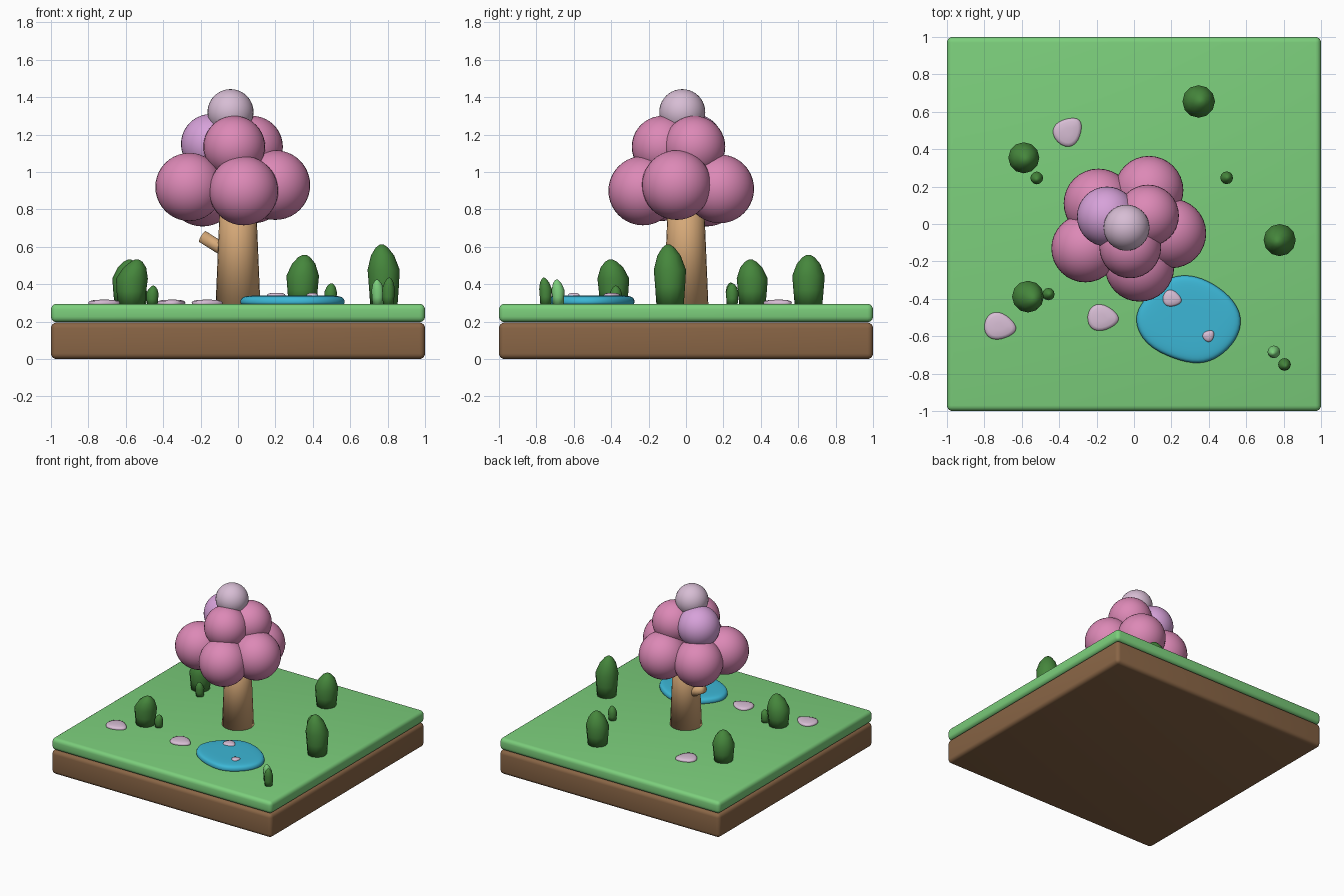
import bpy, bmesh
from math import sin, cos, tau, radians
from mathutils import Vector

cube = bpy.data.objects.get("Cube")
if cube:
    bpy.data.objects.remove(cube, do_unlink=True)


def material(name, r, g, b):
    m = bpy.data.materials.new(name)
    m.use_nodes = True
    m.diffuse_color = (r, g, b, 1)
    m.node_tree.nodes["Principled BSDF"].inputs["Base Color"].default_value = (r, g, b, 1)
    return m


grass = material("grass green", 0.20, 0.62, 0.20)
soil = material("soil brown", 0.25, 0.13, 0.06)
bark = material("bark tan", 0.68, 0.40, 0.19)
pink = material("blossom pink", 0.72, 0.25, 0.47)
lilac = material("blossom lilac", 0.68, 0.36, 0.70)
pale = material("pale mauve", 0.68, 0.51, 0.66)
leaf = material("dark leaf green", 0.06, 0.24, 0.045)
water = material("water blue", 0.045, 0.47, 0.67)

GROUND = 0.295


def add_object(name, bm, mat, smooth=True):
    """Turn a bmesh into a scene object with one material."""
    bmesh.ops.recalc_face_normals(bm, faces=bm.faces)
    mesh = bpy.data.meshes.new(name)
    bm.to_mesh(mesh)
    bm.free()
    mesh.materials.append(mat)
    for p in mesh.polygons:
        p.use_smooth = smooth
    ob = bpy.data.objects.new(name, mesh)
    bpy.context.collection.objects.link(ob)
    return ob


def slab(name, bottom, top, mat):
    bm = bmesh.new()
    bmesh.ops.create_cube(bm, size=1)
    for v in bm.verts:
        v.co = (v.co.x * 2, v.co.y * 2, top if v.co.z > 0 else bottom)
    bmesh.ops.bevel(bm, geom=bm.edges[:], offset=0.03, segments=4, profile=0.5,
                    affect='EDGES', clamp_overlap=True)
    ob = add_object(name, bm, mat)
    bpy.ops.object.select_all(action='DESELECT')
    ob.select_set(True)
    bpy.context.view_layer.objects.active = ob
    bpy.ops.object.shade_smooth_by_angle(angle=radians(40))


def loft(name, outline, profile, centre, mat, lean=(0, 0), subdivide=0):
    """Stack scaled copies of an outline; profile holds (scale, z, lean share)."""
    bm = bmesh.new()
    rings = []
    for scale, z, share in profile:
        rings.append([bm.verts.new((centre[0] + x * scale + lean[0] * share,
                                    centre[1] + y * scale + lean[1] * share, z))
                      for x, y in outline])
    n = len(outline)
    for low, high in zip(rings, rings[1:]):
        for i in range(n):
            j = (i + 1) % n
            bm.faces.new((low[i], low[j], high[j], high[i]))
    bm.faces.new(rings[0][::-1])
    bm.faces.new(rings[-1])
    ob = add_object(name, bm, mat)
    if subdivide:
        mod = ob.modifiers.new("rounding", 'SUBSURF')
        mod.levels = mod.render_levels = subdivide
    return ob


def rod(name, start, end, r1, r2, mat):
    axis = Vector(end) - Vector(start)
    bm = bmesh.new()
    bmesh.ops.create_cone(bm, cap_ends=True, segments=24, radius1=r1, radius2=r2,
                          depth=axis.length)
    turn = axis.to_track_quat('Z', 'Y')
    middle = (Vector(start) + Vector(end)) / 2
    for v in bm.verts:
        v.co = turn @ v.co + middle
    return add_object(name, bm, mat)


def circle(radius, n):
    return [(radius * cos(tau * i / n), radius * sin(tau * i / n)) for i in range(n)]


# Ground block
slab("soil_base", 0, 0.195, soil)
slab("grass_layer", 0.197, GROUND, grass)

# Tree trunk and stub branch
rod("trunk", (0, 0, 0.28), (0, 0, 0.95), 0.12, 0.092, bark)
rod("branch_stub", (-0.04, 0.01, 0.56), (-0.19, 0.05, 0.655), 0.034, 0.034, bark)

# Blossom balls: centre, radius, colour
balls = [
    (0.03, -0.23, 0.90, 0.185, pink), (-0.26, -0.13, 0.92, 0.182, pink),
    (0.20, -0.05, 0.93, 0.186, pink), (0.08, 0.18, 0.91, 0.184, pink),
    (-0.19, 0.11, 0.895, 0.186, pink), (-0.02, -0.125, 1.135, 0.165, pink),
    (0.075, 0.045, 1.135, 0.165, pink), (-0.145, 0.04, 1.15, 0.16, lilac),
    (-0.04, -0.02, 1.32, 0.123, pale),
]
for i, (x, y, z, r, mat) in enumerate(balls):
    bm = bmesh.new()
    bmesh.ops.create_uvsphere(bm, u_segments=32, v_segments=20, radius=r)
    bmesh.ops.translate(bm, verts=bm.verts, vec=(x, y, z))
    add_object(f"blossom_ball_{i + 1}", bm, mat)

# Bushes: position, radius, top height, lean of the tip, colour
bushes = [
    (0.345, 0.655, 0.087, 0.557, 0.01, 0.0, leaf),
    (-0.59, 0.355, 0.083, 0.532, 0.01, -0.01, leaf),
    (-0.57, -0.387, 0.085, 0.532, 0.03, -0.015, leaf),
    (0.78, -0.085, 0.086, 0.612, -0.012, -0.01, leaf),
    (-0.52, 0.247, 0.034, 0.408, 0.0, -0.008, leaf),
    (0.495, 0.247, 0.034, 0.405, 0.004, 0.0, leaf),
    (-0.458, -0.375, 0.033, 0.392, 0.005, 0.0, leaf),
    (0.748, -0.683, 0.034, 0.425, -0.005, -0.008, grass),
    (0.804, -0.75, 0.034, 0.435, 0.005, -0.01, leaf),
]
bush_shape = [(0.85, 0, 0), (0.93, 0.3, 0), (1, 0.58, 0.1), (0.72, 0.82, 0.6),
              (0.38, 0.95, 0.9), (0.12, 1, 1)]
for i, (x, y, r, top, dx, dy, mat) in enumerate(bushes):
    profile = [(s, GROUND - 0.005 + t * (top - GROUND + 0.005), share)
               for s, t, share in bush_shape]
    loft(f"bush_{i + 1}", circle(r, 12), profile, (x, y), mat, (dx, dy))

# Pond
middle = Vector((0.295, -0.51))
shore = [(0, -0.51), (0.05, -0.41), (0.16, -0.30), (0.27, -0.27), (0.39, -0.30),
         (0.52, -0.39), (0.58, -0.505), (0.545, -0.62), (0.455, -0.71),
         (0.35, -0.75), (0.215, -0.72), (0.06, -0.645)]
outline = [Vector(p) - middle for p in reversed(shore)]
loft("pond", outline, [(0.98, 0.28, 0), (1.03, 0.30, 0), (1.01, 0.325, 0),
                       (0.93, 0.338, 0), (0.6, 0.341, 0), (0.2, 0.341, 0)],
     middle, water, subdivide=2)

# Flat stones, drawn out to a blunt point: position, half sizes, turn, base height
stones = [
    (-0.715, -0.548, 0.085, 0.07, -10, GROUND), (-0.165, -0.502, 0.083, 0.068, -5, GROUND),
    (-0.35, 0.497, 0.082, 0.07, 45, GROUND), (0.205, -0.4, 0.051, 0.043, -15, 0.332),
    (0.4, -0.597, 0.033, 0.029, 45, 0.332),
]
for i, (x, y, rx, ry, turn, base) in enumerate(stones):
    c, s = cos(radians(turn)), sin(radians(turn))
    outline = []
    for u, v in circle(1, 24):
        a, b = rx * u, ry * v * (1 - 0.3 * u)
        outline.append((a * c - b * s, a * s + b * c))
    profile = [(0.95, base - 0.01, 0), (1, base + 0.006, 0), (0.94, base + 0.014, 0),
               (0.75, base + 0.019, 0), (0.3, base + 0.022, 0)]
    loft(f"stone_{i + 1}", outline, profile, (x, y), pale)
